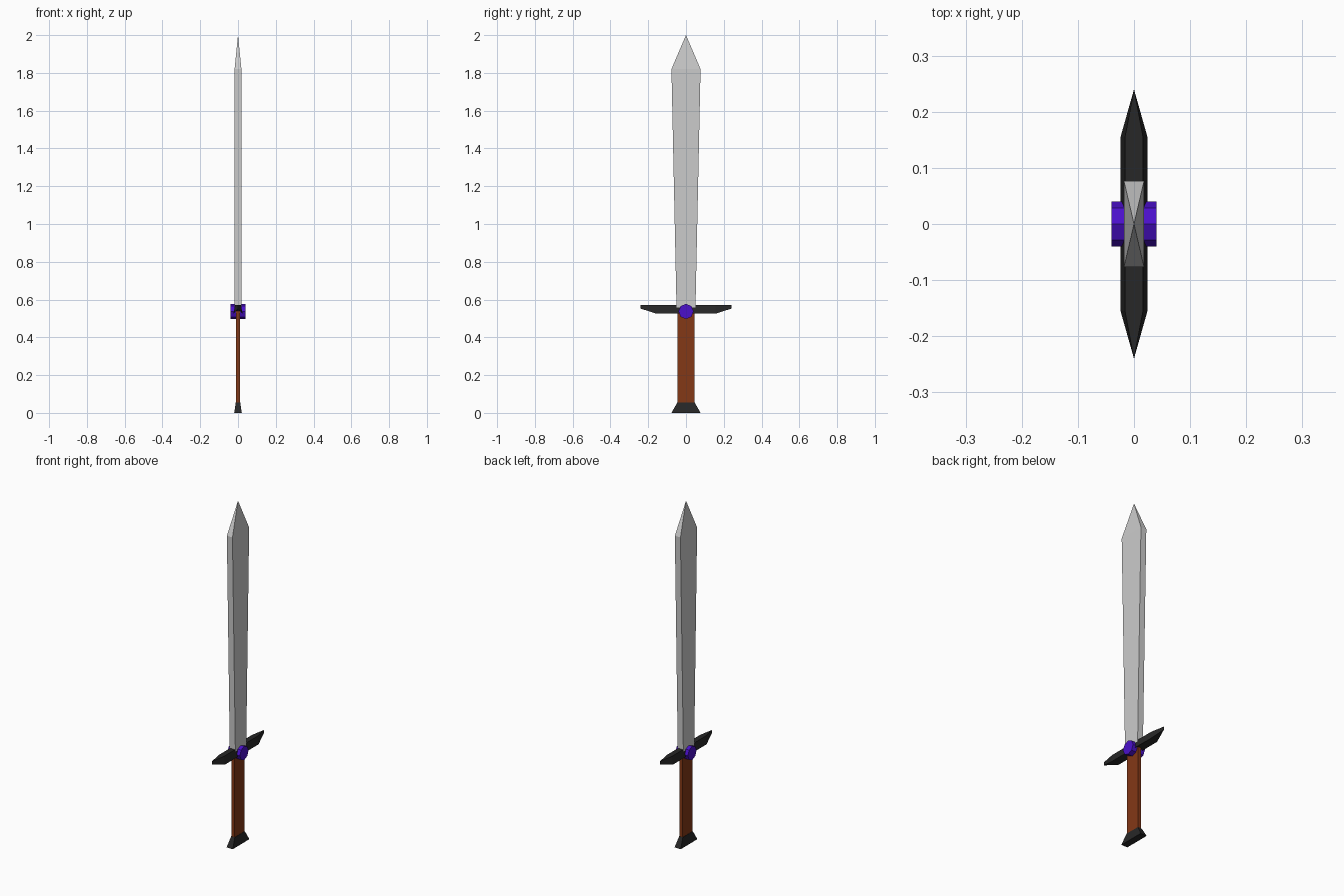
import bpy, math

if "Cube" in bpy.data.objects:
    bpy.data.objects.remove(bpy.data.objects["Cube"])


def material(name, rgb):
    m = bpy.data.materials.new(name)
    m.diffuse_color = (*rgb, 1)
    m.use_nodes = True
    m.node_tree.nodes["Principled BSDF"].inputs["Base Color"].default_value = m.diffuse_color
    return m


def loft(name, rings, mat=None):
    """Skin a stack of equal-sized rings; a final single-point ring makes a tip."""
    verts = [p for ring in rings for p in ring]
    n = len(rings[0])
    faces = [tuple(reversed(range(n)))]
    for k, ring in enumerate(rings[1:]):
        a, b = k * n, (k + 1) * n
        for i in range(n):
            j = (i + 1) % n
            if len(ring) == 1:
                faces.append((a + i, a + j, b))
            else:
                faces.append((a + i, a + j, b + j, b + i))
    if len(rings[-1]) > 1:
        faces.append(tuple(range(len(verts) - n, len(verts))))
    mesh = bpy.data.meshes.new(name)
    mesh.from_pydata(verts, [], faces)
    obj = bpy.data.objects.new(name, mesh)
    bpy.context.collection.objects.link(obj)
    if mat:
        mesh.materials.append(mat)
    return obj


def rect(x, y, z):
    return [(-x, -y, z), (x, -y, z), (x, y, z), (-x, y, z)]


def pointed(x, shoulder, tip, z, tip_z):
    return [(0, -tip, tip_z), (x, -shoulder, z), (x, shoulder, z),
            (0, tip, tip_z), (-x, shoulder, z), (-x, -shoulder, z)]


black = material("black metal", (0.02, 0.02, 0.02))
brown = material("brown leather", (0.23, 0.04, 0.008))
purple = material("purple gem", (0.07, 0.005, 0.6))

# Blade widening upward to a pyramid point
loft("blade", [rect(0.018, 0.05, 0.55), rect(0.018, 0.077, 1.82), [(0, 0, 2.0)]])

# Grip and flared pommel
loft("grip", [rect(0.01, 0.045, 0.04), rect(0.01, 0.045, 0.54)], brown)
loft("pommel", [rect(0.02, 0.077, 0), rect(0.012, 0.046, 0.055)], black)

# Crossguard: wide underside, narrower top, pointed ends
loft("crossguard", [pointed(0.024, 0.155, 0.24, 0.525, 0.552),
                    pointed(0.016, 0.155, 0.24, 0.57, 0.57)], black)

# Eight-sided gem running through the guard
bpy.ops.mesh.primitive_cylinder_add(vertices=8, radius=0.04, depth=0.08,
                                    location=(0, 0, 0.537),
                                    rotation=(0, math.pi / 2, 0))
gem = bpy.context.object
gem.name = "gem"
gem.data.materials.append(purple)
